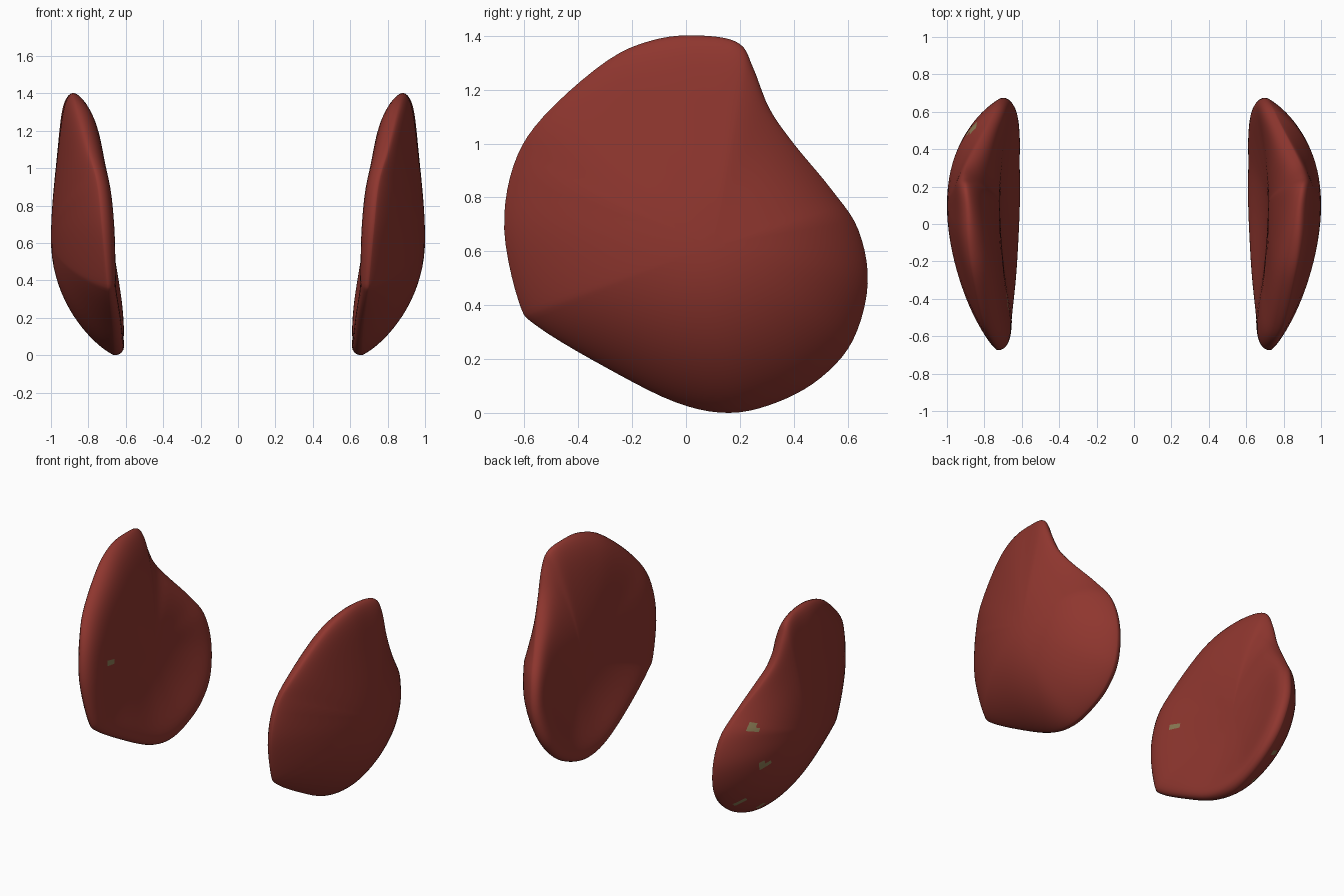
import bpy, bmesh
from math import sin, pi, hypot
from mathutils import Vector

cube = bpy.data.objects.get("Cube")
if cube:
    bpy.data.objects.remove(cube)


def material(name, rgb):
    m = bpy.data.materials.new(name)
    m.use_nodes = True
    m.diffuse_color = (*rgb, 1)
    bsdf = m.node_tree.nodes["Principled BSDF"]
    bsdf.inputs["Base Color"].default_value = (*rgb, 1)
    bsdf.inputs["Roughness"].default_value = 0.6
    return m


red = material("brick red", (0.275, 0.037, 0.028))
olive = material("olive tan", (0.26, 0.20, 0.09))

# Rim of the pad: y, z, x, outer lip swell, inner lip swell
RIM = [
    (0.08, 1.40, .885, .07, .06), (0.20, 1.37, .90, .06, .05),
    (0.25, 1.28, .905, .05, .04), (0.31, 1.13, .89, .04, .05),
    (0.40, 1.00, .85, .03, .06), (0.54, 0.83, .78, .01, .06),
    (0.64, 0.68, .73, .00, .07), (0.675, 0.48, .70, .00, .08),
    (0.62, 0.27, .67, .00, .09), (0.50, 0.13, .655, .00, .09),
    (0.34, 0.04, .655, .00, .09), (0.16, 0.00, .66, .00, .10),
    (-.04, 0.04, .66, .00, .09), (-.30, 0.17, .67, .00, .08),
    (-.55, 0.32, .69, .00, .07), (-.62, 0.41, .70, .00, .08),
    (-.675, .68, .725, .00, .10), (-.64, 0.92, .75, .01, .10),
    (-.53, 1.10, .80, .04, .11), (-.29, 1.31, .85, .06, .11),
    (-.10, 1.39, .875, .07, .09),
]
CENTRE = Vector((0.10, 0.62))
MEAN_RADIUS = 0.65
OUTER_X, INNER_X = 1.0, 0.715
STEPS, RINGS = 5, 20


def smooth_loop(points, steps):
    """Closed Catmull-Rom loop through the points."""
    out, n = [], len(points)
    for i in range(n):
        a, b, c, d = (Vector(points[(i + k) % n]) for k in (-1, 0, 1, 2))
        for s in range(steps):
            t = s / steps
            out.append(0.5 * (2 * b + (c - a) * t + (2 * a - 5 * b + 4 * c - d) * t * t
                              + (3 * b - a - 3 * c + d) * t ** 3))
    return out


def surface_x(rim, t, outer):
    """Side position of the shell at radius t, for its outer or inner skin."""
    x, swell_out, swell_in = rim[2], rim[3], rim[4]
    lip = max(0, 1 - t ** 8) ** 0.5 * t * t
    dome = max(0, 1 - t * t)
    if outer:
        # The dome flattens sooner towards the tall upper edge
        power = 0.8 + 5.5 * max(0, x - 0.75)
        return x + (OUTER_X - x) * dome ** power + swell_out * lip
    return x + (INNER_X - x) * dome - swell_in * lip


def ring_point(rim, t):
    """Rings change from a circle in the middle to the rim outline."""
    spoke = Vector((rim[0], rim[1])) - CENTRE
    radius = MEAN_RADIUS * (1 - t) + spoke.length * t
    return CENTRE + spoke.normalized() * radius * t


def make_pad(name, side, spots):
    bm = bmesh.new()
    loop = smooth_loop(RIM, STEPS)
    n = len(loop)

    def ring(t, outer):
        return [bm.verts.new((side * surface_x(r, t, outer), *ring_point(r, t)))
                for r in loop]

    # Outer skin from the middle to the rim, then inner skin back to the middle
    radii = [sin(pi / 2 * k / RINGS) for k in range(1, RINGS + 1)]
    rings = [ring(t, True) for t in radii]
    rings += [ring(t, False) for t in reversed(radii[:-1])]
    for a, b in zip(rings, rings[1:]):
        for i in range(n):
            j = (i + 1) % n
            bm.faces.new((a[i], a[j], b[j], b[i]))
    for edge_ring, x in ((rings[0], OUTER_X), (rings[-1], INNER_X)):
        tip = bm.verts.new((side * x, *CENTRE))
        for i in range(n):
            bm.faces.new((tip, edge_ring[i], edge_ring[(i + 1) % n]))
    bmesh.ops.recalc_face_normals(bm, faces=bm.faces)

    # Small worn spots: y, z, radius, and whether they lie on the outer skin
    for f in bm.faces:
        f.smooth = True
        c = f.calc_center_median()
        faces_out = f.normal.x * side > 0
        for y, z, radius, outer in spots:
            if faces_out == outer and hypot(c.y - y, c.z - z) < radius:
                f.material_index = 1

    mesh = bpy.data.meshes.new(name)
    bm.to_mesh(mesh)
    bm.free()
    mesh.materials.append(red)
    mesh.materials.append(olive)
    obj = bpy.data.objects.new(name, mesh)
    bpy.context.collection.objects.link(obj)
    return obj


make_pad("left_pad", 1, [])
make_pad("right_pad", -1, [
    (-.42, .74, .030, False), (.51, .74, .030, True), (.45, .48, .033, True),
    (.48, .19, .025, True), (.26, .08, .020, True)])
